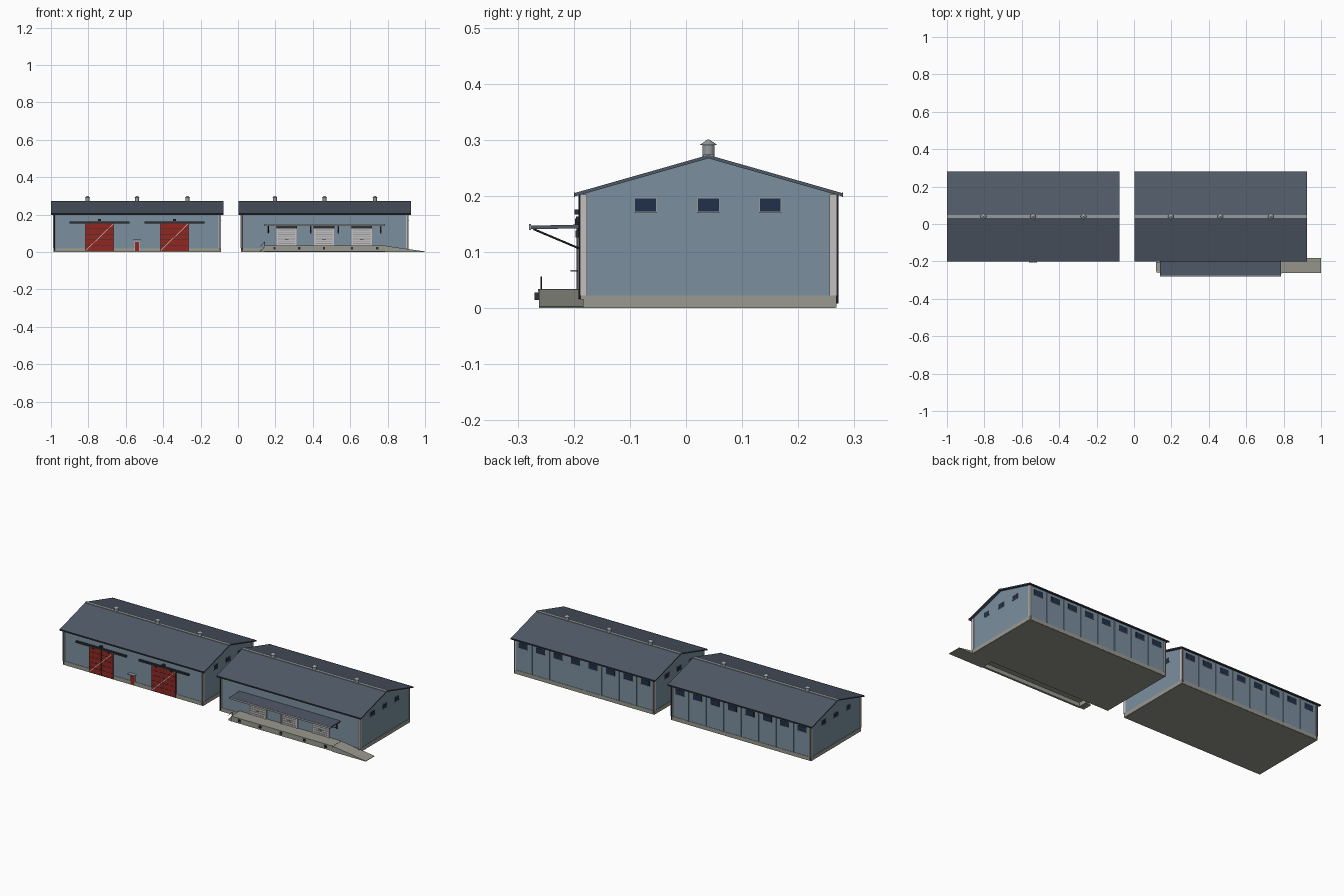
import bpy, bmesh, math
from mathutils import Vector

if "Cube" in bpy.data.objects:
    bpy.data.objects.remove(bpy.data.objects["Cube"])

def mat(name, r, g, b):
    m = bpy.data.materials.new(name)
    m.diffuse_color = (r, g, b, 1)
    m.use_nodes = True
    m.node_tree.nodes["Principled BSDF"].inputs["Base Color"].default_value = m.diffuse_color
    return m

WALL = mat("wall_blue", .20, .275, .345)
ROOF = mat("roof_slate", .08, .10, .135)
DARK = mat("dark_metal", .025, .03, .035)
GLASS = mat("window_glass", .015, .03, .07)
RED = mat("door_red", .29, .02, .015)
PALE = mat("pale_trim", .55, .53, .52)
CONC = mat("concrete", .32, .32, .28)
FLOOR = mat("floor", .3, .3, .27)
STEEL = mat("steel", .3, .33, .34)

def finish(name, bm, m):
    bmesh.ops.recalc_face_normals(bm, faces=bm.faces)
    me = bpy.data.meshes.new(name)
    bm.to_mesh(me)
    bm.free()
    me.materials.append(m)
    ob = bpy.data.objects.new(name, me)
    bpy.context.collection.objects.link(ob)
    return ob

def box(name, x0, x1, y0, y1, z0, z1, m):
    bm = bmesh.new()
    bmesh.ops.create_cube(bm, size=1)
    for v in bm.verts:
        v.co = ((x0 + x1) / 2 + v.co.x * (x1 - x0),
                (y0 + y1) / 2 + v.co.y * (y1 - y0),
                (z0 + z1) / 2 + v.co.z * (z1 - z0))
    return finish(name, bm, m)

def prism(name, pts, d0, d1, m, axis="x"):
    """Extrude a (y,z) profile along x, or an (x,z) profile along y."""
    bm = bmesh.new()
    put = (lambda p, d: (d, p[0], p[1])) if axis == "x" else (lambda p, d: (p[0], d, p[1]))
    a = [bm.verts.new(put(p, d0)) for p in pts]
    b = [bm.verts.new(put(p, d1)) for p in pts]
    bm.faces.new(a)
    bm.faces.new(b)
    for i in range(len(pts)):
        j = (i + 1) % len(pts)
        bm.faces.new((a[i], a[j], b[j], b[i]))
    return finish(name, bm, m)

def rod(name, p, q, r, m, r2=None, seg=10):
    p, q = Vector(p), Vector(q)
    bm = bmesh.new()
    bmesh.ops.create_cone(bm, cap_ends=True, segments=seg, radius1=r,
                          radius2=r if r2 is None else r2, depth=(q - p).length)
    ob = finish(name, bm, m)
    ob.rotation_mode = "QUATERNION"
    ob.rotation_quaternion = (q - p).to_track_quat("Z", "Y")
    ob.location = (p + q) / 2
    return ob

YF, YB, YR = -.186, .266, .04     # front wall, back wall, ridge
LEN = .922                        # roof length

def hall(x):
    """One hall; x is the left end of its roof."""
    a, b = x + .015, x + LEN - .015
    box("floor_slab", a, b, YF, YB, 0, .01, FLOOR)
    box("plinth", a - .002, b + .002, YF - .002, YB + .002, .001, .023, CONC)
    prism("walls", [(YF, .02), (YB, .02), (YB, .204), (YR, .268), (YF, .204)], a, b, WALL)
    prism("roof", [(-.199, .205), (YR, .273), (.279, .205), (.279, .199), (YR, .267), (-.199, .199)],
          x, x + LEN, ROOF)
    box("ridge_cap", x, x + LEN, YR - .009, YR + .009, .268, .2735, STEEL)
    # corner trims, gutters and downpipes
    for cx in (a, b):
        for cy in (YF, YB):
            s = -1 if cy < 0 else 1
            sx = -1 if cx == a else 1
            xs = sorted((cx + sx * .003, cx - sx * .01))
            ys = sorted((cy + s * .003, cy - s * .01))
            box("corner_trim", *xs, *ys, .023, .203, PALE)
            px, py = cx - sx * .004, cy + s * .004
            rod("downpipe", (px, py, .008), (px, py, .203), .002, DARK)
    for gy in (-.199, .279):
        box("gutter", x, x + LEN, gy - .001, gy + .001, .198, .206, DARK)
    # roof ventilators
    for dx in (.195, .46, .73):
        rod("vent_pipe", (x + dx, YR, .264), (x + dx, YR, .292), .011, STEEL, seg=12)
        rod("vent_cap", (x + dx, YR, .291), (x + dx, YR, .301), .0155, STEEL, .001, 12)
    # gable windows
    for wx in (a, b):
        for wy in (-.072, YR, .15):
            box("gable_frame", wx - .002, wx + .002, wy - .02, wy + .02, .170, .197, STEEL)
            box("gable_glass", wx - .003, wx + .003, wy - .0185, wy + .0185, .1725, .1955, GLASS)
            box("gable_sill", wx - .004, wx + .004, wy - .02, wy + .02, .1695, .1715, STEEL)
    # back windows and wall ribs
    step = (b - a) / 8
    for i in range(8):
        cx = a + step * (i + .5)
        box("back_frame", cx - .028, cx + .028, YB, YB + .002, .157, .188, DARK)
        box("back_glass", cx - .026, cx + .026, YB, YB + .003, .159, .186, GLASS)
        box("back_sill", cx - .028, cx + .028, YB, YB + .004, .156, .158, STEEL)
        if i:
            rx = a + step * i
            box("back_rib", rx - .002, rx + .002, YB, YB + .004, .023, .203, WALL)

hall(-1.0)
hall(0.002)

# sliding barn doors with rail, planks and diagonal brace
for cx in (-.74, -.34):
    x0, x1 = cx - .076, cx + .076
    box("sliding_door", x0, x1, -.192, YF, .006, .154, RED)
    for i in range(6):
        z = .006 + .148 * i / 5
        box("door_batten", x0, x1, -.193, -.191, z - .0008, z + .0008, DARK)
    for sx in (x0, cx, x1):
        box("door_stile", sx - .0008, sx + .0008, -.193, -.191, .006, .154, DARK)
    prism("door_brace", [(x0, .009), (x0 + .005, .009), (x1, .151), (x1 - .005, .151)],
          -.195, -.192, PALE, "y")
    box("door_rail", cx - .16, cx + .16, -.196, YF, .153, .163, DARK)
    for s in (-.05, .05):
        box("door_hanger", cx + s - .004, cx + s + .004, -.198, -.19, .148, .16, DARK)
    box("wall_lamp", cx - .008, cx + .008, -.199, YF, .167, .176, DARK)

# small entrance door with canopy
box("entrance_frame", -.554, -.526, -.190, YF, .005, .057, PALE)
box("entrance_door", -.552, -.528, -.192, YF, .005, .055, RED)
box("entrance_canopy", -.562, -.518, -.206, YF, .065, .068, STEEL)

# loading dock as a deck on a front wall and end walls, with ramp and steps
box("dock_deck", .14, .79, -.264, YF, .026, .034, CONC)
box("dock_front_wall", .14, .79, -.262, -.250, .003, .028, CONC)
for wx in (.14, .78):
    box("dock_end_wall", wx, wx + .01, -.262, YF, .003, .028, CONC)
prism("dock_ramp", [(.785, 0), (1.0, 0), (1.0, .003), (.79, .033), (.785, .033)],
      -.262, YF + .003, CONC, "y")
for i in range(3):
    box("dock_step", .117 + .008 * i, .142, -.255, -.202, 0, .008 * (i + 1), CONC)
rod("rail_post", (.143, -.258, .03), (.143, -.258, .056), .001, DARK, seg=6)
rod("rail_foot", (.12, -.258, .005), (.12, -.258, .030), .001, DARK, seg=6)
rod("step_handrail", (.12, -.258, .030), (.143, -.258, .056), .001, DARK, seg=6)
for bx in (.195, .327, .46, .61, .745):
    box("dock_bumper", bx - .006, bx + .006, -.27, -.26, .015, .028, DARK)

# roller shutters
for cx in (.26, .46, .662):
    x0, x1 = cx - .05, cx + .05
    box("shutter", x0, x1, -.189, YF, .034, .13, STEEL)
    for i in range(8):
        z = .040 + .012 * i
        box("shutter_slat", x0 + .004, x1 - .004, -.1915, -.188, z - .004, z + .004, PALE)
    for sx in (x0, x1):
        box("shutter_guide", sx - .004, sx + .004, -.193, YF, .034, .132, PALE)
    box("shutter_housing", x0 - .005, x1 + .005, -.197, YF, .126, .138, DARK)
    rod("shutter_handle", (cx - .01, -.194, .066), (cx + .01, -.194, .066), .0015, DARK, seg=6)

# dock canopy with braces
prism("dock_canopy", [(-.277, .141), (YF, .142), (YF, .149), (-.277, .147)], .14, .785, ROOF)
box("canopy_fascia", .138, .787, -.280, -.276, .139, .15, STEEL)
for bx in (.163, .39, .537, .763):
    rod("canopy_brace", (bx, -.272, .141), (bx, -.187, .105), .0018, DARK, seg=6)
    box("brace_plate", bx - .004, bx + .004, -.191, YF, .098, .138, DARK)
